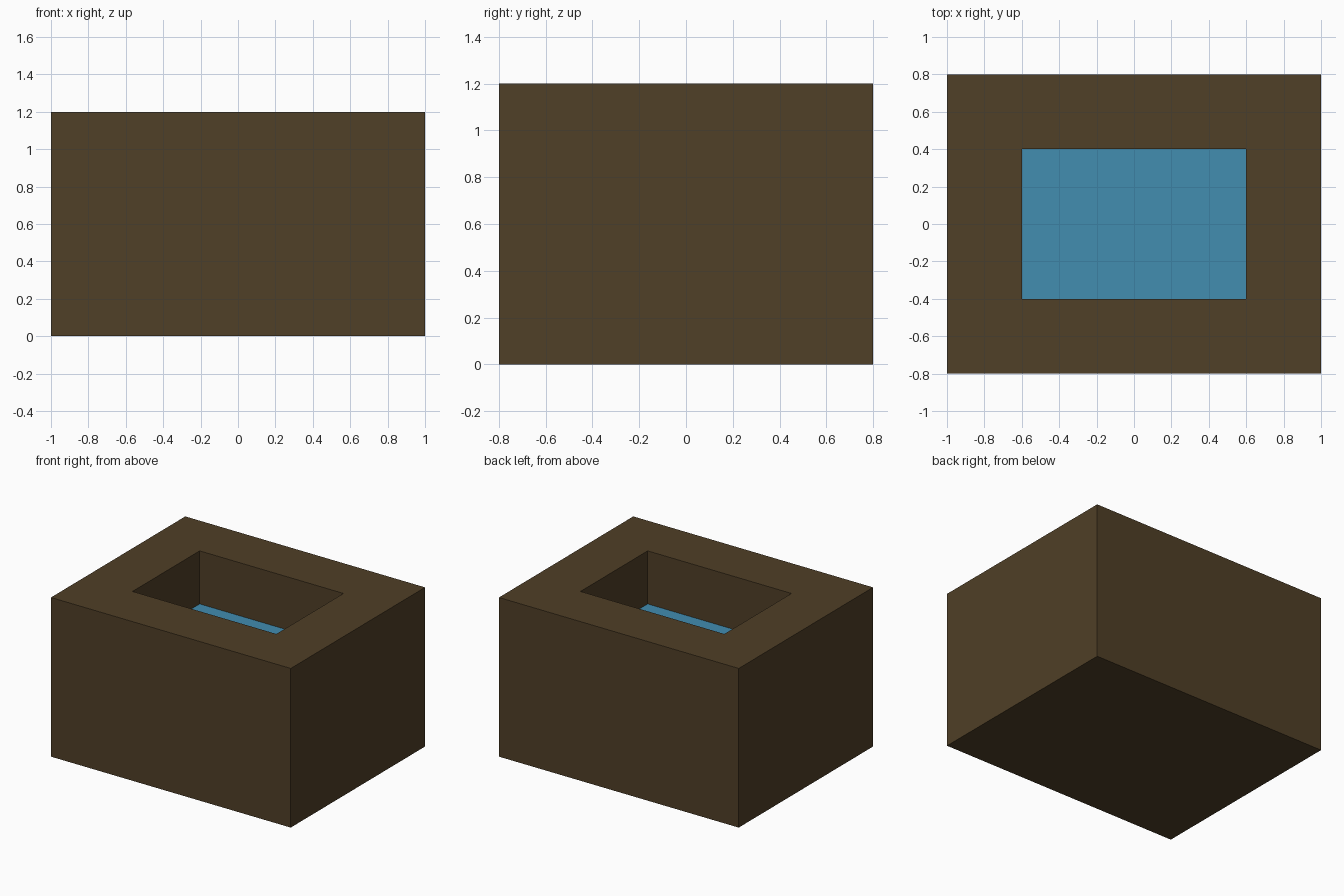
import bpy, bmesh

if "Cube" in bpy.data.objects:
    bpy.data.objects.remove(bpy.data.objects["Cube"])


def material(name, rgb):
    m = bpy.data.materials.new(name)
    m.diffuse_color = (*rgb, 1.0)
    m.use_nodes = True
    m.node_tree.nodes["Principled BSDF"].inputs["Base Color"].default_value = m.diffuse_color
    return m


def add_object(name, bm, mat):
    me = bpy.data.meshes.new(name)
    bm.to_mesh(me)
    bm.free()
    me.materials.append(mat)
    ob = bpy.data.objects.new(name, me)
    bpy.context.collection.objects.link(ob)
    return ob


def rectangle(bm, hx, hy, z):
    return [bm.verts.new((sx * hx, sy * hy, z))
            for sx, sy in ((-1, -1), (1, -1), (1, 1), (-1, 1))]


brown = material("dark brown", (0.08, 0.05, 0.02))
blue = material("water blue", (0.054, 0.266, 0.436))

WATER_Z = 0.8

# Basin: solid block with a rectangular recess, open down to the water
bm = bmesh.new()
rings = [rectangle(bm, 1.0, 0.8, 0.0), rectangle(bm, 1.0, 0.8, 1.2),
         rectangle(bm, 0.6, 0.4, 1.2), rectangle(bm, 0.6, 0.4, WATER_Z)]
bm.faces.new(rings[0][::-1])
for low, high in zip(rings, rings[1:]):
    for i in range(4):
        j = (i + 1) % 4
        bm.faces.new((low[i], low[j], high[j], high[i]))
add_object("basin", bm, brown)

# Water surface closing the recess
bm = bmesh.new()
bm.faces.new(rectangle(bm, 0.6, 0.4, WATER_Z))
add_object("water", bm, blue)
